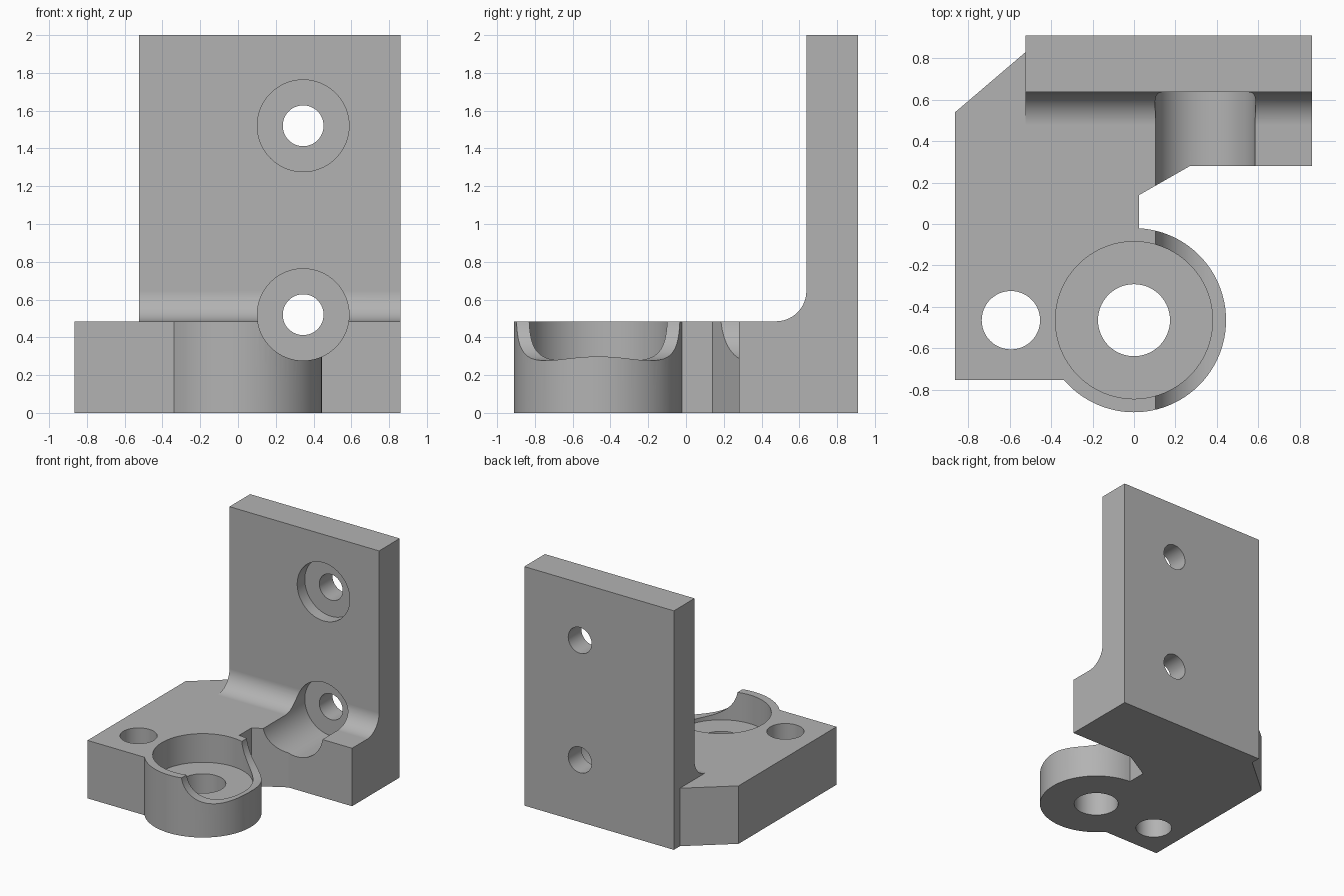
import bpy
import bmesh
from math import cos, sin, radians
from mathutils import Matrix, Vector

cube = bpy.data.objects.get("Cube")
if cube:
    bpy.data.objects.remove(cube, do_unlink=True)

# Single painted-metal colour
grey = bpy.data.materials.new("plain_grey")
grey.use_nodes = True
grey.diffuse_color = (0.45, 0.45, 0.45, 1)
grey.node_tree.nodes["Principled BSDF"].inputs["Base Color"].default_value = grey.diffuse_color


def arc(cx, cy, r, start, end, steps):
    angles = [radians(start + (end - start) * i / steps) for i in range(steps + 1)]
    return [(cx + r * cos(a), cy + r * sin(a)) for a in angles]


def make_object(name, bm):
    bmesh.ops.recalc_face_normals(bm, faces=bm.faces)
    mesh = bpy.data.meshes.new(name)
    bm.to_mesh(mesh)
    bm.free()
    mesh.materials.append(grey)
    obj = bpy.data.objects.new(name, mesh)
    bpy.context.collection.objects.link(obj)
    return obj


def prism(name, points, offset):
    """Extrude a closed outline of 3D points along an offset."""
    bm = bmesh.new()
    face = bm.faces.new([bm.verts.new(p) for p in points])
    new = bmesh.ops.extrude_face_region(bm, geom=[face], use_keep_orig=True)["geom"]
    bmesh.ops.translate(bm, vec=offset,
                        verts=[v for v in new if isinstance(v, bmesh.types.BMVert)])
    return make_object(name, bm)


def cylinder(name, start, end, radius):
    a, b = Vector(start), Vector(end)
    turn = (b - a).to_track_quat("Z", "Y").to_matrix().to_4x4()
    bm = bmesh.new()
    bmesh.ops.create_cone(bm, cap_ends=True, segments=96, radius1=radius, radius2=radius,
                          depth=(b - a).length,
                          matrix=Matrix.Translation((a + b) / 2) @ turn)
    return make_object(name, bm)


def combine(target, tool, operation):
    mod = target.modifiers.new("combine", "BOOLEAN")
    mod.operation = operation
    mod.solver = "EXACT"
    mod.object = tool
    bpy.context.view_layer.objects.active = target
    bpy.ops.object.modifier_apply(modifier=mod.name)
    bpy.data.objects.remove(tool, do_unlink=True)


BASE_TOP = 0.485
PLATE_LEFT, PLATE_RIGHT = -0.525, 0.86
PLATE_FRONT, BACK = 0.637, 0.91
BOSS_Y = -0.465

# Base slab with round boss, notch and chamfered corner
outline = [(-0.865, -0.755)]
outline += arc(0, BOSS_Y, 0.445, 220.6, 446.8, 60)
outline += [(0.025, 0.14), (0.27, 0.28), (PLATE_RIGHT, 0.28), (PLATE_RIGHT, BACK),
            (PLATE_LEFT, BACK), (PLATE_LEFT, 0.83), (-0.865, 0.54)]
bracket = prism("bracket", [(x, y, 0) for x, y in outline], (0, 0, BASE_TOP))

# Upright plate with a fillet at its foot
fillet = 0.16
profile = [(BACK, 0), (BACK, 2), (PLATE_FRONT, 2)]
profile += arc(PLATE_FRONT - fillet, BASE_TOP + fillet, fillet, 0, -90, 24)
profile += [(PLATE_FRONT - fillet, 0)]
plate = prism("upright_plate", [(PLATE_LEFT, y, z) for y, z in profile],
              (PLATE_RIGHT - PLATE_LEFT, 0, 0))
combine(bracket, plate, "UNION")

# Boss counterbore, boss bore and side hole
for x, radius, floor in ((0, 0.38, 0.245), (0, 0.174, -0.1), (-0.595, 0.141, -0.1)):
    combine(bracket, cylinder("vertical_cutter", (x, BOSS_Y, floor), (x, BOSS_Y, 0.8), radius),
            "DIFFERENCE")

# Counterbored bolt holes; the lower one sweeps forward through the base
for z in (0.52, 1.52):
    for radius, depth in ((0.243, PLATE_FRONT + 0.1), (0.108, 1.1)):
        combine(bracket, cylinder("bolt_cutter", (0.345, -1.2, z), (0.345, depth, z), radius),
                "DIFFERENCE")

# Smooth curved walls, crisp edges, flat large faces
bpy.ops.object.select_all(action="DESELECT")
bracket.select_set(True)
bpy.context.view_layer.objects.active = bracket
bpy.ops.object.shade_smooth_by_angle(angle=radians(25))
weighted = bracket.modifiers.new("weighted_normals", "WEIGHTED_NORMAL")
weighted.keep_sharp = True
